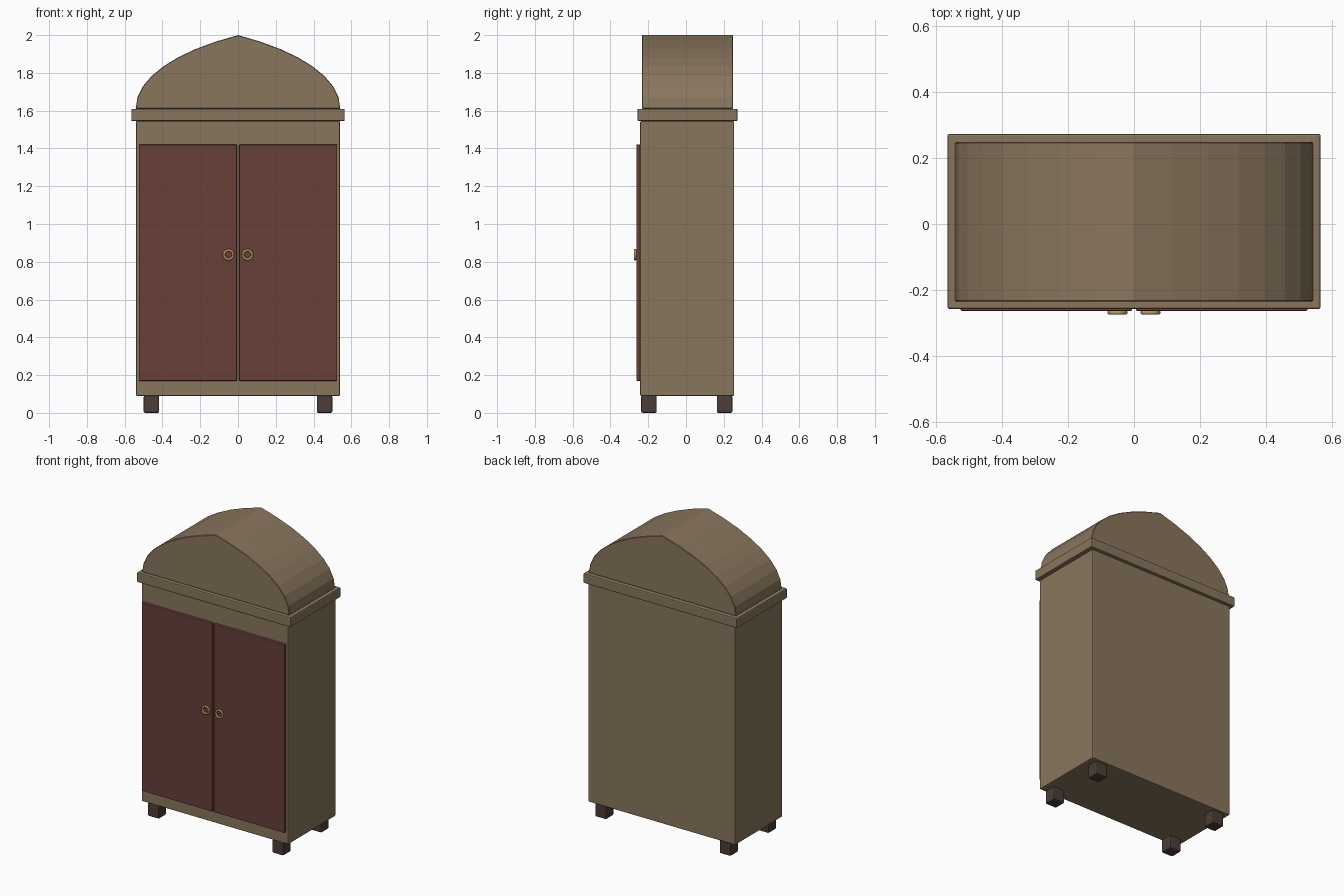
import bpy, bmesh, math
from mathutils import Vector
from mathutils.geometry import interpolate_bezier

if "Cube" in bpy.data.objects:
    bpy.data.objects.remove(bpy.data.objects["Cube"])


def material(name, rgb):
    m = bpy.data.materials.new(name)
    m.diffuse_color = (*rgb, 1)
    m.use_nodes = True
    m.node_tree.nodes["Principled BSDF"].inputs["Base Color"].default_value = m.diffuse_color
    return m


OAK = material("oak", (0.25, 0.18, 0.11))
RED = material("red_wood", (0.14, 0.05, 0.04))
DARK = material("dark_wood", (0.07, 0.048, 0.038))
BRASS = material("brass", (0.45, 0.31, 0.11))


def make(name, bm, mat, bevel=0.0, segments=1):
    bmesh.ops.recalc_face_normals(bm, faces=bm.faces)
    mesh = bpy.data.meshes.new(name)
    bm.to_mesh(mesh)
    bm.free()
    mesh.materials.append(mat)
    ob = bpy.data.objects.new(name, mesh)
    bpy.context.collection.objects.link(ob)
    if bevel:
        mod = ob.modifiers.new("bevel", 'BEVEL')
        mod.width = bevel
        mod.segments = segments
        mod.limit_method = 'ANGLE'
        mod.angle_limit = math.radians(40)
    return ob


def box(name, lo, hi, mat, bevel, segments=2):
    lo, hi = Vector(lo), Vector(hi)
    bm = bmesh.new()
    bmesh.ops.create_cube(bm, size=1)
    for v in bm.verts:
        v.co = (lo + hi) / 2 + v.co * (hi - lo)
    return make(name, bm, mat, bevel, segments)


# Cabinet body and cornice
box("cabinet_body", (-0.54, -0.243, 0.09), (0.54, 0.255, 1.545), OAK, 0.006)
box("cornice", (-0.565, -0.257, 1.545), (0.565, 0.273, 1.61), OAK, 0.006)

# Pointed arch top: half profile curve, mirrored and extruded in depth
half = interpolate_bezier(Vector((0.542, 1.61, 0)), Vector((0.542, 1.775, 0)),
                          Vector((0.33, 1.915, 0)), Vector((0, 2.0, 0)), 9)
profile = [(p.x, p.y) for p in half] + [(-p.x, p.y) for p in reversed(half[:-1])]
bm = bmesh.new()
face = bm.faces.new([bm.verts.new((x, -0.234, z)) for x, z in profile])
ext = bmesh.ops.extrude_face_region(bm, geom=[face])
bmesh.ops.translate(bm, vec=(0, 0.482, 0),
                    verts=[g for g in ext["geom"] if isinstance(g, bmesh.types.BMVert)])
make("arched_top", bm, OAK, 0.003)

for side, s in (("left", -1), ("right", 1)):
    # Door panel
    xs = sorted((s * 0.006, s * 0.525))
    box(f"door_{side}", (xs[0], -0.263, 0.17), (xs[1], -0.235, 1.42), RED, 0.003)

    # Ring pull
    bpy.ops.mesh.primitive_torus_add(major_segments=24, minor_segments=10,
                                     major_radius=0.024, minor_radius=0.0065,
                                     location=(s * 0.05, -0.2685, 0.837),
                                     rotation=(math.pi / 2, 0, 0))
    ring = bpy.context.object
    ring.name = f"handle_{side}"
    ring.data.materials.append(BRASS)
    bpy.ops.object.shade_smooth()

    # Block feet
    for end, y in (("front", -0.196), ("back", 0.204)):
        box(f"foot_{end}_{side}", (s * 0.458 - 0.041, y - 0.041, 0),
            (s * 0.458 + 0.041, y + 0.041, 0.091), DARK, 0.008)
